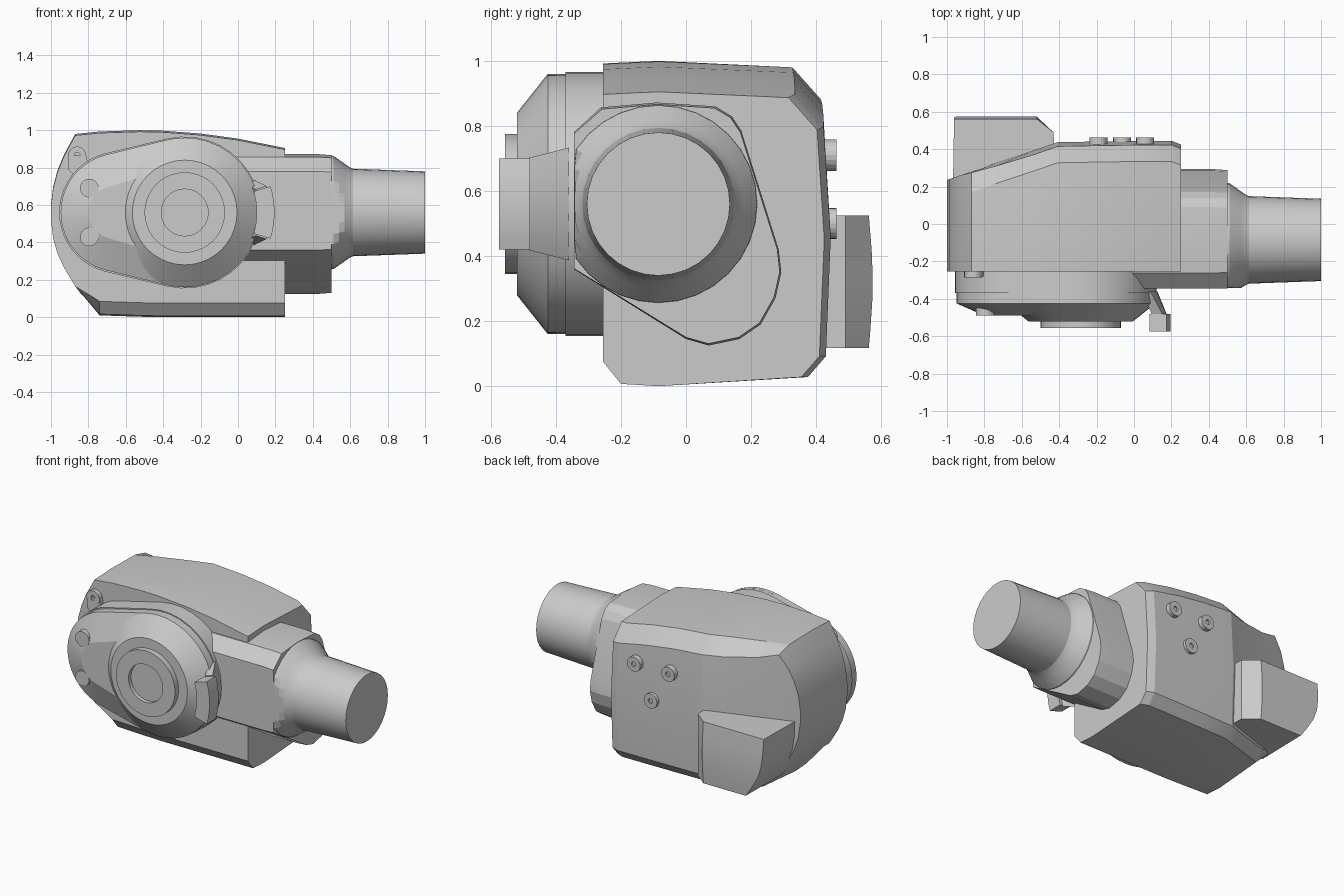
import bpy, bmesh
from math import sin, cos, pi, asin, radians

if "Cube" in bpy.data.objects:
    bpy.data.objects.remove(bpy.data.objects["Cube"])

CX, CZ = -0.285, 0.56          # axis of the round front drive


def loft(name, rings, smooth=True, strip_caps=False):
    """Skin a list of equal-length closed rings and cap both ends."""
    bm = bmesh.new()
    vs = [[bm.verts.new(p) for p in r] for r in rings]
    n = len(rings[0])
    for a, b in zip(vs, vs[1:]):
        for i in range(n):
            j = (i + 1) % n
            bm.faces.new((a[i], a[j], b[j], b[i]))
    bm.faces.new(vs[0])
    bm.faces.new(vs[-1])
    bmesh.ops.recalc_face_normals(bm, faces=bm.faces)
    me = bpy.data.meshes.new(name)
    bm.to_mesh(me)
    bm.free()
    ob = bpy.data.objects.new(name, me)
    bpy.context.collection.objects.link(ob)
    if smooth:
        bpy.ops.object.select_all(action='DESELECT')
        ob.select_set(True)
        bpy.context.view_layer.objects.active = ob
        bpy.ops.object.shade_smooth_by_angle(angle=radians(16))
    return ob


def lathe_y(name, x, z, profile, n=32):
    """Turned part about a y axis; profile is (radius, y)."""
    return loft(name, [[(x + r * cos(2 * pi * i / n), y, z + r * sin(2 * pi * i / n))
                        for i in range(n)] for r, y in profile])


def egg(c1, r1, r2, y, n=20):
    """Outline around a small left circle and the large drive circle."""
    a = asin((r2 - r1) / (CX - c1))
    t = pi / 2 + a
    pts = [(CX + r2 * cos(u), y, CZ + r2 * sin(u))
           for u in (-t + 2 * t * i / n for i in range(n + 1))]
    pts += [(c1 + r1 * cos(u), y, CZ + r1 * sin(u))
            for u in (t + (2 * pi - 2 * t) * i / n for i in range(n + 1))]
    return pts


def sector(r0, r1, half, y, n=8):
    """Arc-shaped outline on the right of the drive axis."""
    ang = [radians(-half + 2 * half * i / n) for i in range(n + 1)]
    return ([(CX + r1 * cos(a), y, CZ + r1 * sin(a)) for a in ang] +
            [(CX + r0 * cos(a), y, CZ + r0 * sin(a)) for a in reversed(ang)])


# Main housing: sections along x as (x, top, bottom, back y, top chamfer, bottom chamfer)
sections = [(-1.0, .60, .52, .235, 0, 0), (-.988, .70, .42, .24, 0, 0),
            (-.965, .785, .34, .247, 0, 0), (-.93, .87, .265, .26, 0, 0),
            (-.87, .98, .165, .28, .25, 0), (-.74, .993, .01, .325, .7, 1),
            (-.53, 1.0, .003, .395, 1, 1), (-.41, .998, 0, .437, 1, 1),
            (-.2, .982, 0, .441, 1, 1), (0, .955, 0, .444, 1, 1),
            (.2, .915, 0, .445, 1, 1), (.25, .905, 0, .425, 1, 1)]
rings = []
for x, t, b, k, f, g in sections:
    rings.append([(x, -.255, t - .008), (x, -.085, t), (x, k - .11, t - .018 * f),
                  (x, k - .022 * f, t - .115 * f - .002), (x, k, (t + b) / 2),
                  (x, k - .015 * g, b + .09 * g + .002), (x, k - .07, b + .028 * g),
                  (x, -.085, b), (x, -.2, b + .007 * g), (x, -.255, b + .075 * g)])
loft("main_housing", rings)

# Rear block, its left side following the curved housing end
rear = []
for z, xl in [(.118, -.835), (.165, -.87), (.265, -.93), (.34, -.955), (.42, -.965), (.525, -.968)]:
    yb = .562 + .012 * sin(pi * (z - .118) / .407)
    rear.append([(xl, .2, z), (xl + .006, yb, z), (-.52, yb, z), (-.43, .49, z), (-.42, .2, z)])
loft("rear_block", rear)

# Side arm with the asymmetric cross-section
arm = [(-.345, .36), (-.345, .78), (-.262, .857), (-.09, .872), (.09, .86), (.14, .83),
       (.17, .785), (.285, .42), (.293, .35), (.275, .27), (.23, .19), (.165, .145),
       (.07, .125), (0, .145)]
loft("side_arm", [[(x, -.02 + (y + .02) * s if y > -.34 else y, .5 + (z - .5) * s) for y, z in arm]
                  for x, s in [(-.02, 1), (.43, 1), (.5, .985)]])

# Tapered output shaft, flattened where it meets the arm's front plane
N = 32
loft("output_shaft", [[(x, max(-.343, -.085 + r * cos(2 * pi * i / N)), CZ + r * sin(2 * pi * i / N))
                       for i in range(N)]
                      for x, r in [(.48, .305), (.51, .303), (.54, .282), (.57, .261),
                                   (.595, .243), (.615, .234), (1.0, .22)]])

# Front drive cover: egg-shaped base, raised ramp, cone and recessed cap
loft("drive_base", [egg(-.63, .326, .406, y) for y in (-.24, -.37)])
loft("drive_cover", [egg(-.63, .318, .4, -.36), egg(-.63, .318, .4, -.425),
                     egg(-.66, .14, .25, -.49)])
lathe_y("drive_cone", CX, CZ, [(.4, -.40), (.4, -.425), (.28, -.52)], 40)
lathe_y("drive_cap", CX, CZ, [(.215, -.50), (.215, -.557), (.125, -.557), (.125, -.53)], 40)

# Latch beside the drive
loft("latch_grip", [sector(.385, .48, 17, y) for y in (-.575, -.48)])
loft("latch_arm", [sector(.40, .46, 18, -.482), sector(.36, .41, 25, -.36)])

# Cover pins
for z in (.43, .69):
    lathe_y("cover_pin", -.795, z, [(.05, -.40), (.05, -.49)], 20)


# Screws with a small hole
def screw(name, x, z, y0, y1, y2):
    lathe_y(name, x, z, [(.048, y0), (.048, y1), (.016, y1), (.016, y2)], 20)


screw("tab_screw", -.86, .865, -.24, -.285, -.27)
for x, z in [(.06, .71), (-.19, .71), (-.063, .5)]:
    screw("back_screw", x, z, .42, .462, .45)

# Tab under the front screw
tab = [(-.908, .865), (-.908, .79), (-.86, .74), (-.79, .78), (-.812, .865)]
loft("screw_tab", [[(x, y, z) for x, z in tab] for y in (-.24, -.28)])
